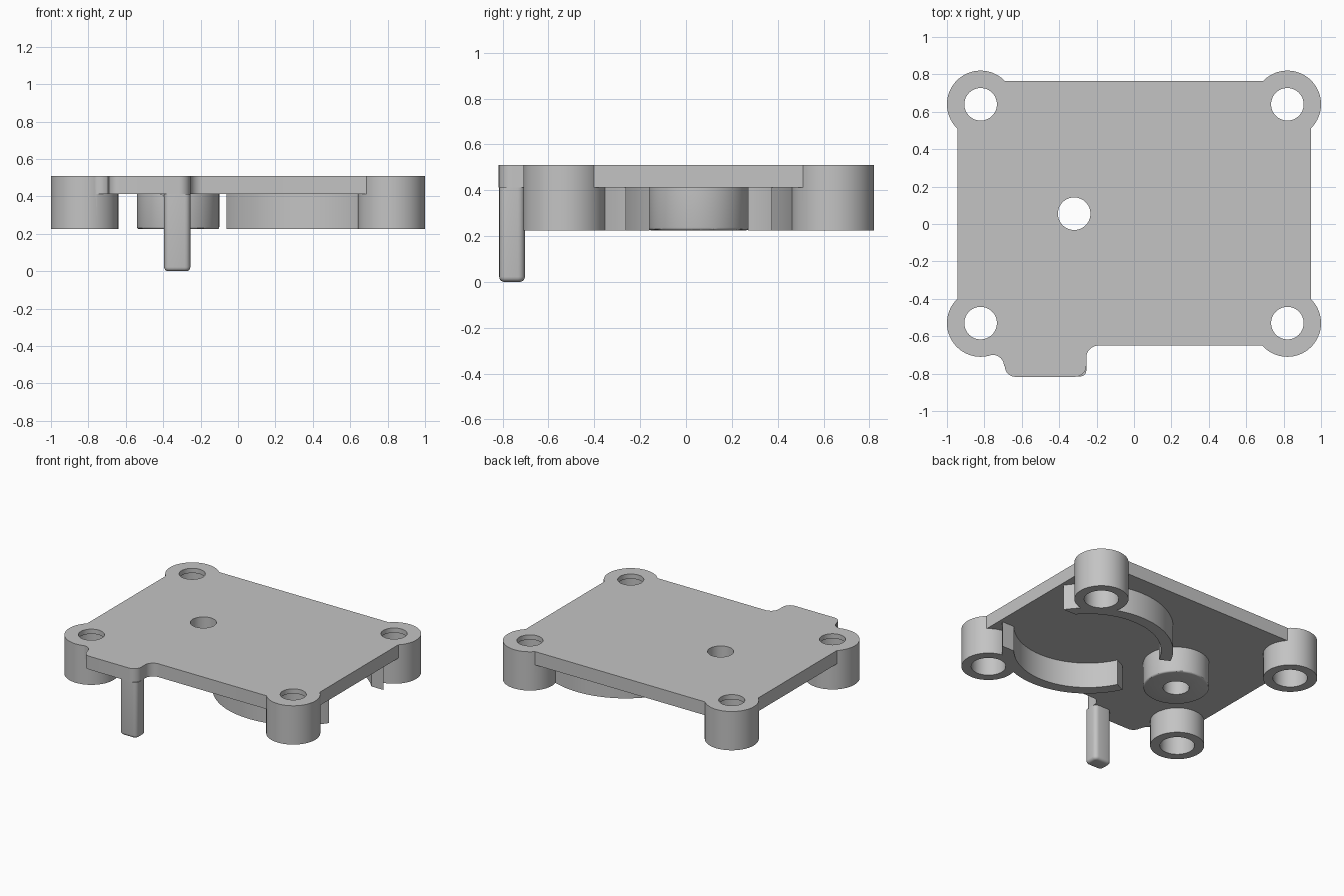
import bpy, bmesh
from math import sin, cos, asin, radians, degrees

cube = bpy.data.objects.get("Cube")
if cube:
    bpy.data.objects.remove(cube, do_unlink=True)

grey = bpy.data.materials.new("plain_grey")
grey.use_nodes = True
GREY = (0.55, 0.55, 0.55, 1)
grey.diffuse_color = GREY
grey.node_tree.nodes["Principled BSDF"].inputs["Base Color"].default_value = GREY

TOP, UNDER, FOOT = 0.51, 0.412, 0.225
HUB = (-0.32, 0.055)
RING = (0.45, 0.055)
BOSSES = [(x, y) for x in (-0.82, 0.82) for y in (-0.53, 0.64)]


def arc(cx, cy, r, start, end, steps=8):
    angles = [radians(start + (end - start) * i / steps) for i in range(steps + 1)]
    return [(cx + r * cos(a), cy + r * sin(a)) for a in angles]


def prism(name, outline, low, high, along_y=False):
    """Extrude a closed outline along z, or an xz outline along y."""
    bm = bmesh.new()
    place = (lambda p: (p[0], low, p[1])) if along_y else (lambda p: (p[0], p[1], low))
    face = bm.faces.new([bm.verts.new(place(p)) for p in outline])
    grown = bmesh.ops.extrude_face_region(bm, geom=[face])["geom"]
    shift = (0, high - low, 0) if along_y else (0, 0, high - low)
    bmesh.ops.translate(bm, vec=shift, verts=[v for v in grown if isinstance(v, bmesh.types.BMVert)])
    bmesh.ops.recalc_face_normals(bm, faces=bm.faces)
    mesh = bpy.data.meshes.new(name)
    bm.to_mesh(mesh)
    bm.free()
    mesh.materials.append(grey)
    obj = bpy.data.objects.new(name, mesh)
    bpy.context.collection.objects.link(obj)
    return obj


def cylinder(name, centre, r, low, high):
    return prism(name, arc(*centre, r, 0, 360, 64)[:-1], low, high)


def apply(obj, mod):
    bpy.ops.object.select_all(action="DESELECT")
    obj.select_set(True)
    bpy.context.view_layer.objects.active = obj
    bpy.ops.object.modifier_apply(modifier=mod.name)


def combine(obj, tool, operation):
    mod = obj.modifiers.new(operation.lower(), "BOOLEAN")
    mod.operation, mod.object, mod.solver = operation, tool, "EXACT"
    apply(obj, mod)
    bpy.data.objects.remove(tool, do_unlink=True)


def bevel_edges(obj, width, rule, segments=4):
    """Round the edges whose two ends satisfy the rule."""
    bm = bmesh.new()
    bm.from_mesh(obj.data)
    edges = [e for e in bm.edges if rule(e.verts[0].co, e.verts[1].co)]
    bmesh.ops.bevel(bm, geom=edges, offset=width, segments=segments, profile=0.5, affect="EDGES")
    bm.to_mesh(obj.data)
    bm.free()


# Main plate
plate = prism("plate", [(-0.945, -0.65), (0.945, -0.65), (0.945, 0.765), (-0.945, 0.765)], UNDER, TOP)

# Front tab with filleted shoulders
tab = [(-0.8, -0.6), (-0.8, -0.7)]
tab += arc(-0.755, -0.76, 0.06, 90, 0)
tab += arc(-0.635, -0.762, 0.06 - 0.005, 180, 270)
tab += arc(-0.315, -0.757, 0.06, 270, 360)
tab += arc(-0.19, -0.715, 0.065, 180, 90)
tab += [(-0.19, -0.6)]
combine(plate, prism("tab", tab, UNDER, TOP), "UNION")

# Corner bosses with stepped screw holes
for centre in BOSSES:
    combine(plate, cylinder("boss", centre, 0.18, FOOT, TOP), "UNION")
for centre in BOSSES:
    combine(plate, cylinder("screw_hole", centre, 0.087, 0, 1), "DIFFERENCE")
    combine(plate, cylinder("counterbore", centre, 0.115, 0, 0.475), "DIFFERENCE")
combine(plate, cylinder("hub_hole", HUB, 0.087, 0, 1), "DIFFERENCE")

# Round hub under the plate
hub = cylinder("hub", HUB, 0.22, FOOT, UNDER)
bevel_edges(hub, 0.012, lambda a, b: max(a.z, b.z) < FOOT + 0.01, 3)
combine(hub, cylinder("hub_bore", HUB, 0.087, 0, 1), "DIFFERENCE")

# Pair of curved guide walls, open towards the hub and the side
OUTER, INNER, GAP = 0.57, 0.49, 0.317
walls = []
for name, side in (("back_guide_wall", 1), ("front_guide_wall", -1)):
    outline = arc(0, 0, OUTER, degrees(asin(GAP / OUTER)), 154, 40)
    outline += arc(0, 0, INNER, 154, degrees(asin(GAP / INNER)), 40)
    outline = [(RING[0] + x, RING[1] + side * y) for x, y in outline]
    walls.append(prism(name, outline, FOOT, UNDER))

# Locating pin hanging from the tab
pin = prism("pin", [(-0.395, -0.815), (-0.255, -0.815), (-0.255, -0.703), (-0.395, -0.703)], 0, UNDER)
bevel_edges(pin, 0.03, lambda a, b: abs(a.z - b.z) > 0.1)
bevel_edges(pin, 0.022, lambda a, b: max(a.z, b.z) < 0.001)

# Small fillet where the pin meets the tab
fillet = [(-0.385, UNDER)] + arc(-0.42, UNDER - 0.025, 0.025, 90, 0, 6) + [(-0.385, UNDER - 0.025)]
pin_fillet = prism("pin_fillet", fillet, -0.785, -0.733, along_y=True)

for obj in [plate, hub, pin, pin_fillet] + walls:
    bpy.ops.object.select_all(action="DESELECT")
    obj.select_set(True)
    bpy.context.view_layer.objects.active = obj
    bpy.ops.object.shade_smooth_by_angle(angle=radians(30))
